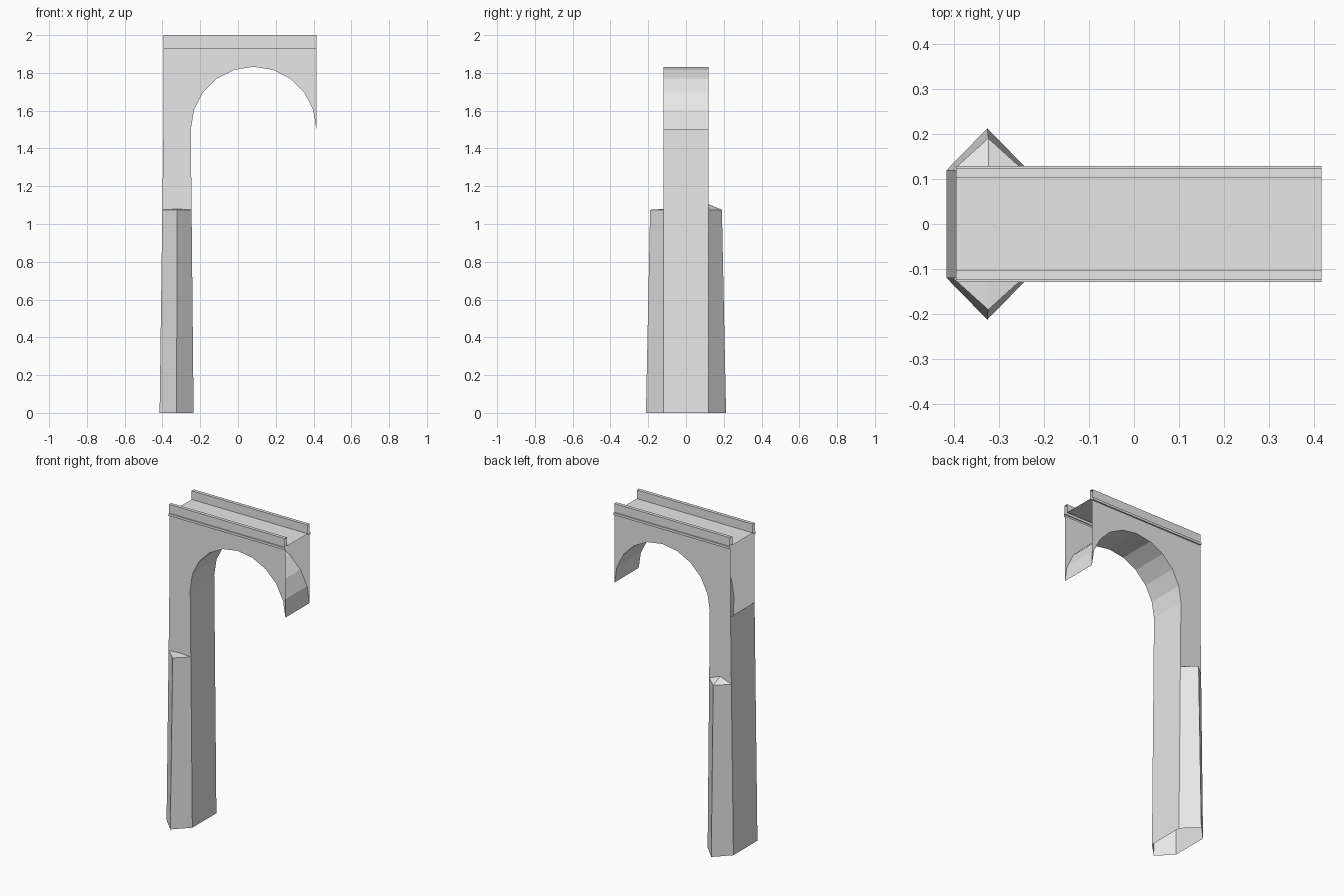
import bpy, bmesh, math
from mathutils import Vector

if "Cube" in bpy.data.objects:
    bpy.data.objects.remove(bpy.data.objects["Cube"])

stone = bpy.data.materials.new("light grey stone")
stone.diffuse_color = (0.8, 0.8, 0.8, 1)
stone.use_nodes = True
stone.node_tree.nodes["Principled BSDF"].inputs["Base Color"].default_value = stone.diffuse_color


def build(name, faces):
    """faces: list of (points, outward direction)."""
    bm = bmesh.new()
    for pts, out in faces:
        f = bm.faces.new([bm.verts.new(p) for p in pts])
        f.normal_update()
        if f.normal.dot(Vector(out)) < 0:
            f.normal_flip()
    bmesh.ops.remove_doubles(bm, verts=bm.verts, dist=0.0003)
    me = bpy.data.meshes.new(name)
    bm.to_mesh(me)
    bm.free()
    me.materials.append(stone)
    ob = bpy.data.objects.new(name, me)
    bpy.context.collection.objects.link(ob)


X0, X1, W = -0.395, 0.415, 0.12       # span ends and half width
SPRING, CAP, EAVE = 1.5, 1.075, 1.93  # arch spring, buttress top, cornice
CX, R = 0.0825, 0.3325                # arch centre and radius


def left(z):
    return -0.415 + 0.02 * z / SPRING


def inner(z):
    return -0.235 - 0.015 * z / SPRING


arch = [(CX - R * math.cos(math.pi * i / 10), SPRING + R * math.sin(math.pi * i / 10))
        for i in range(11)]

# Tapered pier: outer and inner sides, open at the bottom
faces = []
for edge, d in ((left, -1), (inner, 1)):
    faces.append(([(edge(0), -W, 0), (edge(0), W, 0),
                   (edge(SPRING), W, SPRING), (edge(SPRING), -W, SPRING)], (d, 0, 0)))
build("pier_sides", faces)

# Pointed buttresses on the front and back of the pier
for name, s in (("front_buttress", -1), ("back_buttress", 1)):
    tip0, tip1 = (-0.325, s * 0.212, 0), (-0.323, s * 0.19, CAP)
    faces = []
    for edge, d in ((left, -1), (inner, 1)):
        faces.append(([(edge(0), s * W, 0), tip0, tip1, (edge(CAP), s * W, CAP)], (d, s, 0)))
    peak = (-0.323, s * W, CAP + (0.03 if s > 0 else 0.005))
    for edge in (left, inner):
        faces.append(([(edge(CAP), s * W, CAP), tip1, peak], (0, 0, 1)))
    build(name, faces)

# Flat spandrel walls above the buttresses
outline = [(left(CAP), CAP), (inner(CAP), CAP)] + arch + [(X1, EAVE), (X0, EAVE), (X0, SPRING)]
for name, s in (("front_wall", -1), ("back_wall", 1)):
    build(name, [([(x, s * W, z) for x, z in outline], (0, s, 0))])

# Arch underside
faces = []
for (xa, za), (xb, zb) in zip(arch, arch[1:]):
    out = (CX - (xa + xb) / 2, 0, SPRING - (za + zb) / 2)
    faces.append(([(xa, -W, za), (xb, -W, zb), (xb, W, zb), (xa, W, za)], out))
build("arch_underside", faces)

# Deck with cornices and parapets, open at both ends
half = [(W, EAVE), (0.129, EAVE), (0.129, 1.945), (0.123, 1.945),
        (0.123, 2.0), (0.102, 2.0), (0.102, 1.945)]
profile = half + [(-y, z) for y, z in reversed(half)]
faces = []
for (ya, za), (yb, zb) in zip(profile, profile[1:]):
    faces.append(([(X0, ya, za), (X1, ya, za), (X1, yb, zb), (X0, yb, zb)],
                  (0, zb - za, ya - yb)))
build("deck_and_parapets", faces)
